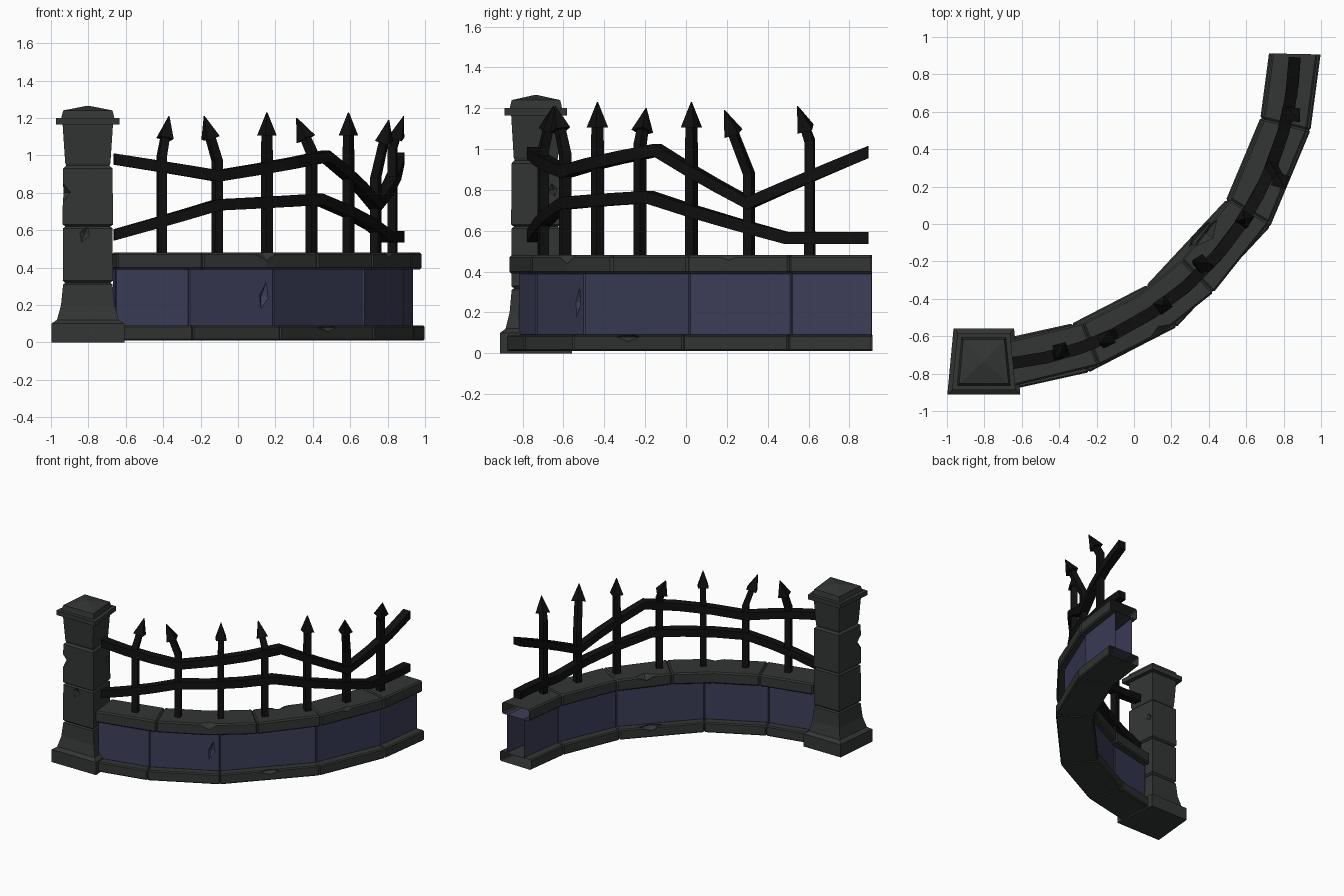
import bpy, bmesh
from math import sin, cos, radians
from mathutils import Vector, Euler

if "Cube" in bpy.data.objects:
    bpy.data.objects.remove(bpy.data.objects["Cube"])

CX, CY, R = -0.84, 0.945, 1.70      # circle that the curved wall follows
Z = Vector((0, 0, 1))

def material(name, rgb):
    m = bpy.data.materials.new(name)
    m.diffuse_color = (*rgb, 1)
    m.use_nodes = True
    m.node_tree.nodes["Principled BSDF"].inputs["Base Color"].default_value = m.diffuse_color
    return m

STONE = material("stone", (0.033, 0.036, 0.036))
BLUE = material("blue_stone", (0.045, 0.048, 0.10))
IRON = material("iron", (0.005, 0.005, 0.005))

def on_arc(deg, off=0.0, z=0.0):
    a = radians(deg)
    return Vector((CX + (R + off) * cos(a), CY + (R + off) * sin(a), z))

def loft(name, rings, mat, cap_end=True, bevel=0.0):
    """Skin a row of equal rings of points, with flat end caps."""
    bm = bmesh.new()
    rows = [[bm.verts.new(p) for p in r] for r in rings]
    n = len(rows[0])
    for a, b in zip(rows, rows[1:]):
        for i in range(n):
            bm.faces.new((a[i], a[(i + 1) % n], b[(i + 1) % n], b[i]))
    bm.faces.new(rows[0][::-1])
    last = bm.faces.new(rows[-1])
    bmesh.ops.recalc_face_normals(bm, faces=bm.faces)
    if not cap_end:
        bm.faces.remove(last)
    me = bpy.data.meshes.new(name)
    bm.to_mesh(me)
    bm.free()
    me.materials.append(mat)
    ob = bpy.data.objects.new(name, me)
    bpy.context.collection.objects.link(ob)
    if bevel:
        mod = ob.modifiers.new("worn_edges", 'BEVEL')
        mod.width, mod.segments = bevel, 1
    return ob

def arc_ring(deg, half, z0, z1):
    return [on_arc(deg, o, z) for o, z in ((-half, z0), (half, z0), (half, z1), (-half, z1))]

def course(name, half, z0, z1, corners, joints, mat, bevel):
    """A row of blocks along the arc; the far end is left open."""
    cuts = [corners[0]] + joints + [corners[-1]]
    out = []
    for k, (a, b) in enumerate(zip(cuts, cuts[1:])):
        rings = [arc_ring(d, half, z0, z1) for d in corners if a <= d <= b]
        out.append(loft(f"{name}_{k + 1}", rings, mat, b != corners[-1], bevel))
    return out

def chip(ob, loc, size, rot):
    """Cut a faceted dent with a stretched octahedron."""
    ax = [Vector((1, 0, 0)), Vector((0, 1, 0)), Vector((0, 0, 1))]
    bm = bmesh.new()
    m = Euler([radians(r) for r in rot]).to_matrix()
    for v in ax:
        for s in (-1, 1):
            bm.verts.new(Vector(loc) + m @ Vector([c * d * s for c, d in zip(v, size)]))
    bmesh.ops.convex_hull(bm, input=bm.verts)
    me = bpy.data.meshes.new("dent_cutter")
    bm.to_mesh(me)
    bm.free()
    cut = bpy.data.objects.new("dent_cutter", me)
    bpy.context.collection.objects.link(cut)
    mod = ob.modifiers.new("dent", 'BOOLEAN')
    mod.operation, mod.object, mod.solver = 'DIFFERENCE', cut, 'EXACT'
    bpy.context.view_layer.objects.active = ob
    for name in [x.name for x in ob.modifiers]:
        bpy.ops.object.modifier_apply(modifier=name)
    bpy.data.objects.remove(cut)

# Curved wall: plinth, blue panels, coping
low = [-84, -71, -54.5, -31.5, -14, -1.2]
plinth = course("plinth", 0.138, 0.01, 0.09, low, low[1:-1], STONE, 0.008)
panels = course("wall_panel", 0.075, 0.085, 0.395, low, low[1:-1], BLUE, 0.006)
top = [-84, -69, -57, -46, -31, -14, -1.2]
coping = course("coping", 0.122, 0.39, 0.48, top, [-69, -46, -31, -14], STONE, 0.01)

# Pillar: (height, half width), slightly narrower at the back
profile = [(0, .195), (.1, .195), (.12, .165), (.2, .143), (.31, .132), (.318, .12),
           (.33, .134), (.61, .132), (.62, .12), (.63, .135), (.93, .132), (.945, .116),
           (.96, .121), (1.17, .135)]
cap = [(1.165, .17), (1.2, .17), (1.201, .142), (1.24, .132), (1.265, .006)]

def pillar_ring(z, h):
    return [Vector((-0.803 + x * h, -0.735 + y * h, z))
            for x, y in ((-1, -.9), (1, -.9), (.83, .9), (-.83, .9))]

pillar = loft("pillar", [pillar_ring(*p) for p in profile], STONE)
loft("pillar_cap", [pillar_ring(*p) for p in cap], STONE)

# Dents in the stones
chip(pillar, (-0.945, -0.86, 0.80), (.07, .07, .06), (0, 0, 45))
chip(pillar, (-0.82, -0.862, 0.58), (.04, .025, .07), (0, 20, 0))
chip(pillar, (-0.67, -0.65, 0.80), (.035, .05, .07), (15, 0, 0))
chip(coping[1], on_arc(-57, .125, .485), (.12, .05, .05), (0, 0, 31))
chip(coping[3], on_arc(-24, .122, .485), (.05, .13, .05), (0, 0, -24))
chip(coping[2], on_arc(-39, -.122, .485), (.05, .10, .05), (0, 0, -39))
chip(plinth[2], on_arc(-43, .115, .08), (.12, .04, .035), (0, 0, 47))
chip(plinth[2], on_arc(-40, -.145, .08), (.12, .04, .035), (0, 0, 50))
chip(panels[1], on_arc(-56.5, .075, .245), (.035, .03, .10), (0, 12, 33))

# Iron rails: (angle along the arc, height)
def rail(name, pts):
    path = []
    for (a, za), (b, zb) in zip(pts, pts[1:]):
        path += [(a + (b - a) * t, za + (zb - za) * t) for t in (0, 1 / 3, 2 / 3)]
    path.append(pts[-1])
    loft(name, [arc_ring(d, .032, z - .03, z + .03) for d, z in path], IRON)

rail("upper_rail", [(-84, .98), (-64.6, .89), (-39.7, .995), (-22, .735), (-1.8, .985)])
rail("lower_rail", [(-84, .575), (-64.6, .735), (-41.5, .765), (-15.5, .565), (-1.8, .565)])

# Spiked bars: angle, bend height, tip lean x, tip lean y, tip height
bars = [(-75.3, .99, .04, .05, 1.21), (-64.6, .97, -.07, -.05, 1.21),
        (-54.2, 1.0, 0, 0, 1.23), (-43.5, 1.02, -.08, .03, 1.20),
        (-32.7, 1.0, 0, 0, 1.23), (-22, .88, .07, -.12, 1.19), (-11.5, 1.04, .06, -.06, 1.21)]
for k, (deg, zb, dx, dy, zt) in enumerate(bars):
    foot, bend = on_arc(deg, 0, .45), on_arc(deg, 0, zb)
    tip = bend + Vector((dx, dy, zt - zb))
    d = (tip - bend).normalized()
    radial = Vector((cos(radians(deg)), sin(radians(deg)), 0))

    def square(p, axis, h):
        u = (radial - axis * radial.dot(axis)).normalized()
        v = axis.cross(u)
        return [p + (u * a + v * b) * h for a, b in ((-1, -1), (1, -1), (1, 1), (-1, 1))]

    neck = tip - d * .125
    loft(f"bar_{k + 1}", [square(foot, Z, .023), square(bend, (Z + d).normalized(), .023),
                          square(neck, d, .021)], IRON)
    loft(f"spike_{k + 1}", [square(neck, d, .038), square(tip, d, .002)], IRON)
